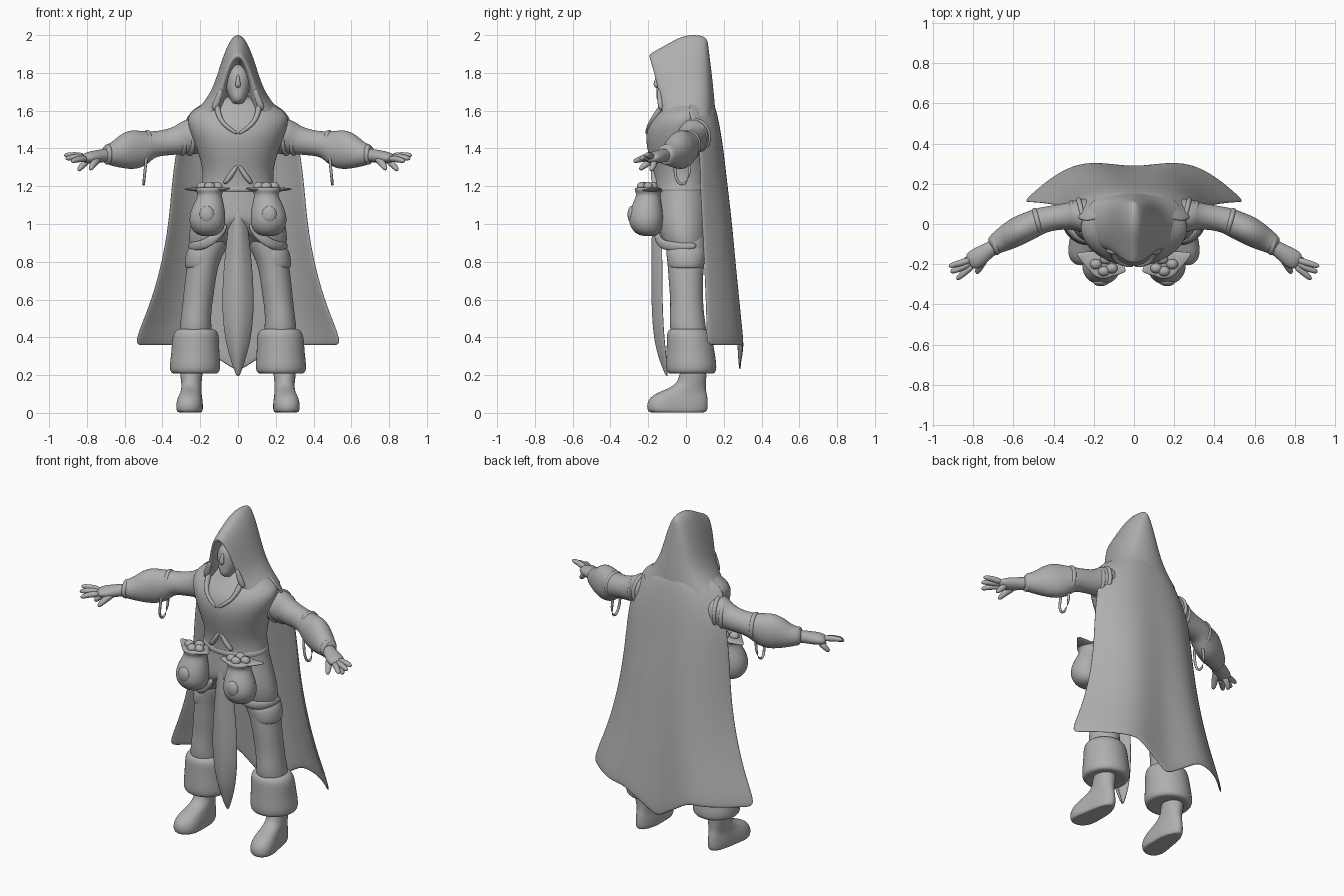
import bpy, bmesh, math
from mathutils import Vector

grey = bpy.data.materials.new("plain_grey")
grey.diffuse_color = (0.43, 0.43, 0.43, 1)


def make(name, verts, faces, thick=0, levels=2):
    """Mesh object with smooth shading, optional thickness and subdivision."""
    me = bpy.data.meshes.new(name)
    me.from_pydata([tuple(v) for v in verts], [], faces)
    bm = bmesh.new()
    bm.from_mesh(me)
    bmesh.ops.remove_doubles(bm, verts=bm.verts, dist=0.0004)
    bmesh.ops.recalc_face_normals(bm, faces=bm.faces)
    bm.to_mesh(me)
    bm.free()
    me.materials.append(grey)
    me.shade_smooth()
    ob = bpy.data.objects.new(name, me)
    bpy.context.collection.objects.link(ob)
    if thick:
        mod = ob.modifiers.new("thickness", 'SOLIDIFY')
        mod.thickness = thick
        mod.offset = 0
    if levels:
        mod = ob.modifiers.new("smooth", 'SUBSURF')
        mod.levels = mod.render_levels = levels
    return ob


def loft(name, rings, closed=True, thick=0, levels=2):
    """Skin rows of points; closed rows become capped tubes, open rows become sheets."""
    n = len(rings[0])
    verts = [p for r in rings for p in r]
    faces = []
    for i in range(len(rings) - 1):
        for j in range(n if closed else n - 1):
            k = (j + 1) % n
            faces.append((i * n + j, i * n + k, (i + 1) * n + k, (i + 1) * n + j))
    if closed:
        faces.append(tuple(reversed(range(n))))
        faces.append(tuple(range((len(rings) - 1) * n, len(rings) * n)))
    return make(name, verts, faces, thick, levels)


def stack(name, rows, n=16, shape=None):
    """Horizontal ellipses: (z, centre x, centre y, radius x, radius y)."""
    rings = []
    for z, cx, cy, rx, ry in rows:
        ring = []
        for j in range(n):
            a = math.tau * j / n
            p = Vector((cx + rx * math.cos(a), cy + ry * math.sin(a), z))
            ring.append(shape(p) if shape else p)
        rings.append(ring)
    return loft(name, rings)


def tube(name, pts, n=12, levels=2):
    """Elliptical tube through (x, y, z, radius sideways, radius upwards)."""
    cs = [Vector(p[:3]) for p in pts]
    rings = []
    for i, p in enumerate(pts):
        t = (cs[min(i + 1, len(cs) - 1)] - cs[max(i - 1, 0)]).normalized()
        ref = Vector((0, 0, 1)) if abs(t.z) < 0.9 else Vector((0, 1, 0))
        side = t.cross(ref).normalized()
        up = side.cross(t)
        rings.append([cs[i] + side * p[3] * math.cos(math.tau * j / n)
                      + up * p[4] * math.sin(math.tau * j / n) for j in range(n)])
    return loft(name, rings, levels=levels)


def ball(name, c, r):
    rows = []
    for k in range(7):
        a = math.pi * (k + 0.25) / 6.5 - math.pi / 2
        s = max(0.1, math.cos(a))
        rows.append((c[2] + r[2] * 1.05 * math.sin(a), c[0], c[1], r[0] * s * 1.05, r[1] * s * 1.05))
    return stack(name, rows, 12)


# Tunic with a hem that rises at the front middle
def hem(p):
    if p.z < 1.02 and p.y < 0:
        p.z += 0.13 * max(0, 1 - abs(p.x) / 0.17) * min(1, (1.02 - p.z) / 0.12)
    return p


stack("tunic", [(0.86, 0, 0.0, .20, .10), (0.86, 0, 0.0, .255, .135), (0.93, 0, -.01, .266, .148),
                (1.02, 0, -.02, .25, .158), (1.13, 0, -.02, .21, .15), (1.25, 0, -.02, .18, .145),
                (1.36, 0, -.03, .205, .17), (1.46, 0, -.035, .245, .183), (1.54, 0, -.025, .272, .175),
                (1.59, 0, -.005, .262, .15), (1.63, 0, .005, .19, .13), (1.68, 0, .01, .12, .10)], 24, hem)
# Belt, and the parted coat front above it
stack("belt", [(1.165, 0, -.02, .17, .12), (1.165, 0, -.02, .206, .156), (1.21, 0, -.02, .198, .153),
               (1.21, 0, -.02, .17, .12)], 24)

# Hood made of pointed arches: width, base z, apex z, apex y, base y, flare at the shoulder
arches = [(.055, 1.66, 1.83, -.04, -.03, 0), (.082, 1.63, 1.86, -.13, -.10, 0), (.09, 1.61, 1.875, -.185, -.125, 0),
          (.12, 1.60, 1.897, -.208, -.135, .015), (.145, 1.585, 1.935, -.13, -.09, .05),
          (.155, 1.58, 1.993, -.035, 0, .09), (.15, 1.575, 2.005, .03, .07, .09),
          (.125, 1.57, 1.999, .095, .125, .08), (.06, 1.56, 1.975, .112, .152, .04), (0, 1.55, 1.96, .116, .16, 0)]
rows = []
for w, z0, z1, ya, yb, flare in arches:
    row = []
    for k in range(-9, 10):
        d = abs(k) / 9
        h = 1 - d ** 1.8
        row.append((math.copysign(w * d ** .9 + flare * d ** 9, k), yb + (ya - yb) * h ** 1.3, z0 + (z1 - z0) * h))
    rows.append(row)
loft("hood", rows, closed=False)

# Head: neck, jaw and skull, then nose, brow and lips
stack("head", [(1.56, 0, -.03, .055, .06), (1.63, 0, -.035, .05, .06), (1.642, 0, -.095, .03, .05),
               (1.665, 0, -.09, .044, .07), (1.70, 0, -.082, .06, .076), (1.745, 0, -.076, .07, .08),
               (1.79, 0, -.07, .07, .082), (1.83, 0, -.055, .055, .07), (1.85, 0, -.045, .02, .03)])
tube("nose", [(0, -.143, 1.79, .008, .01), (0, -.156, 1.76, .011, .012), (0, -.163, 1.737, .017, .014),
              (0, -.15, 1.722, .012, .01)], 8)
tube("brow", [(-.055, -.115, 1.785, .006, .006), (0, -.152, 1.782, .012, .01), (.055, -.115, 1.785, .006, .006)], 8)
tube("lips", [(-.028, -.138, 1.692, .004, .004), (0, -.157, 1.694, .008, .008), (.028, -.138, 1.692, .004, .004)], 8)

# Cape: half width, middle y, forward pull of the edge, lobe depth
cape = [(1.70, .10, .115, .06, 0), (1.65, .15, .135, .10, 0), (1.61, .235, .15, .14, 0), (1.56, .275, .163, .14, 0),
        (1.48, .305, .178, .125, 0), (1.38, .33, .193, .12, 0), (1.2, .352, .213, .14, .005), (1.0, .368, .235, .15, .01),
        (.8, .403, .25, .155, .015), (.6, .458, .268, .165, .02), (.45, .52, .28, .172, .025), (.355, .552, .285, .178, .03)]
rows = []
for z, w, y, pull, lobe in cape:
    row = []
    for k in range(-10, 11):
        u = k / 10
        drop = .14 * max(0, 1 - abs(u) / .4) * max(0, (.8 - z) / .44)
        row.append((w * u, y - pull * abs(u) ** 3 + lobe * math.sin(math.pi * abs(u)) ** 2, z - drop))
    rows.append(row)
loft("cape", rows, closed=False, thick=.014)

# Pointed front tabard with a centre ridge
rows = []
for z, w, y in [(1.08, .04, -.17), (.95, .055, -.178), (.8, .073, -.18), (.6, .087, -.18),
                (.42, .075, -.172), (.3, .045, -.145), (.19, .004, -.10)]:
    rows.append([(w * k / 3, y + .055 * (abs(k) / 3) ** 1.6 * min(1, w / .06), z) for k in range(-3, 4)])
loft("front_tabard", rows, closed=False, thick=.014)

for s, side in ((1, "left"), (-1, "right")):
    def sx(pts):
        return [(p[0] * s, *p[1:]) for p in pts]

    def st(pts):
        return [(p[0], p[1] * s, *p[2:]) for p in pts]

    # Coat lapel from shoulder to chest, hood border and small coat flap at the belt
    tube(side + "_lapel", sx([(.115, -.10, 1.66, .02, .02), (.105, -.165, 1.57, .016, .016),
                              (.07, -.197, 1.52, .014, .012), (.0, -.21, 1.475, .01, .01)]), 8)
    tube(side + "_hood_edge", sx([(.088, -.14, 1.72, .012, .012), (.102, -.14, 1.67, .018, .016),
                                  (.13, -.13, 1.60, .022, .018)]), 8)
    tube(side + "_coat_flap", sx([(.0, -.175, 1.32, .01, .012), (.035, -.172, 1.26, .018, .016),
                                  (.075, -.16, 1.21, .025, .016)]), 8)
    # Sleeve, with fold swellings and a bulging forearm
    tube(side + "_sleeve", sx([(.17, .03, 1.47, .085, .10), (.24, .04, 1.465, .088, .096), (.28, .045, 1.455, .082, .092),
                               (.31, .04, 1.445, .07, .078), (.37, .035, 1.432, .064, .07), (.43, .025, 1.425, .064, .068),
                               (.47, .015, 1.418, .068, .076), (.51, -.005, 1.402, .07, .098), (.56, -.025, 1.393, .074, .108),
                               (.61, -.055, 1.38, .07, .092), (.655, -.08, 1.368, .06, .066), (.70, -.108, 1.368, .05, .052),
                               (.71, -.114, 1.368, .03, .03)]), 16)
    for i, (x, y, z, r, q) in enumerate([(.255, .042, 1.46, .096, .104), (.295, .042, 1.45, .08, .092),
                                         (.48, .012, 1.415, .072, .086), (.69, -.102, 1.368, .055, .056)]):
        tube(f"{side}_sleeve_band_{i}", sx([(x - .016, y + .004, z, r * .8, q * .8), (x - .009, y + .002, z, r, q),
                                            (x + .009, y - .002, z, r, q), (x + .016, y - .004, z, r * .8, q * .8)]), 16)
    # Cord loop hanging from the elbow
    loop = [(.488 - .012 * math.cos(a), -.02 + .04 * math.sin(a) * (1.1 - .5 * math.cos(a)) / 1.2,
             1.325 + .118 * math.cos(a), .009, .009) for a in [math.tau * i / 14 for i in range(15)]]
    tube(side + "_cord_loop", sx(loop), 6, 1)
    # Hand with four fingers and a thumb
    tube(side + "_palm", sx([(.67, -.095, 1.365, .04, .036), (.715, -.125, 1.362, .038, .036), (.755, -.152, 1.355, .048, .036),
                             (.795, -.178, 1.35, .052, .032), (.825, -.195, 1.346, .038, .018)]))
    for i, (b, m, t) in enumerate([((.80, -.205, 1.345), (.845, -.242, 1.345), (.884, -.278, 1.33)),
                                   ((.81, -.192, 1.352), (.865, -.222, 1.356), (.916, -.24, 1.345)),
                                   ((.81, -.178, 1.357), (.868, -.195, 1.366), (.925, -.212, 1.364)),
                                   ((.795, -.165, 1.335), (.825, -.172, 1.31), (.848, -.188, 1.28))]):
        tube(f"{side}_finger_{i}", sx([(*b, .02, .021), (*m, .018, .018), (*t, .013, .013)]), 8)
    tube(side + "_thumb", sx([(.735, -.155, 1.35, .025, .025), (.762, -.205, 1.325, .021, .021),
                              (.785, -.248, 1.285, .014, .014)]), 8)
    # Trouser leg, upper flap and turned-down cuff
    stack(side + "_trouser_leg", st([(.98, .13, 0, .10, .11), (.88, .155, 0, .105, .11), (.8, .185, 0, .085, .10),
                                     (.7, .20, -.002, .083, .092), (.6, .212, .004, .081, .088), (.52, .222, .005, .08, .092),
                                     (.45, .225, .01, .087, .10), (.38, .225, .02, .085, .09)]))
    stack(side + "_thigh_flap", st([(.77, .198, 0, .06, .07), (.76, .20, 0, .083, .095), (.82, .195, 0, .09, .105),
                                    (.9, .17, 0, .09, .11)]))
    stack(side + "_cuff", st([(.215, .228, .028, .07, .08), (.202, .228, .028, .125, .125), (.235, .228, .028, .14, .14),
                              (.31, .226, .025, .13, .132), (.38, .225, .02, .128, .124), (.425, .223, .014, .122, .118),
                              (.448, .222, .01, .095, .095), (.44, .222, .01, .07, .07)]))

    # Boot: one shape, widened and turned outwards at the toe
    def toe(p):
        p.x = .246 * s + (p.x - .246 * s) * (1 + .55 * max(0, -p.y - .06) / .12) + s * .09 * max(0, -p.y)
        return p

    stack(side + "_boot", st([(.003, .246, -.045, .045, .13), (.002, .246, -.045, .06, .154), (.025, .246, -.046, .064, .164),
                              (.065, .246, -.044, .062, .162), (.098, .246, -.03, .056, .143), (.12, .246, -.005, .055, .112),
                              (.145, .246, .022, .054, .084), (.18, .247, .035, .056, .073), (.24, .247, .04, .066, .072)]),
          20, toe)
    # Belt pouch with a flared collar and contents
    stack(side + "_pouch", st([(.935, .16, -.2, .035, .035), (.955, .16, -.205, .078, .072), (1.0, .162, -.212, .098, .092),
                               (1.05, .162, -.212, .097, .094), (1.1, .156, -.208, .084, .08), (1.145, .15, -.2, .066, .066),
                               (1.165, .15, -.2, .066, .066), (1.19, .15, -.2, .09, .08), (1.195, .15, -.2, .05, .05)]))
    tube(side + "_pouch_collar", sx([(.04, -.235, 1.19, .006, .005), (.085, -.215, 1.182, .05, .012), (.15, -.2, 1.178, .08, .014),
                                     (.215, -.18, 1.182, .05, .012), (.288, -.145, 1.186, .005, .005)]))
    ball(side + "_pouch_front_lump", (.165 * s, -.288, 1.05), (.04, .022, .045))
    for i, (x, y) in enumerate([(.11, -.22), (.15, -.235), (.19, -.2), (.14, -.175)]):
        ball(f"{side}_pouch_filling_{i}", (x * s, y, 1.198), (.03, .026, .024))
    # Hip drape under the pouch
    tube(side + "_hip_drape", sx([(.06, -.16, 1.0, .014, .02), (.12, -.155, .925, .016, .028), (.19, -.125, .885, .016, .028),
                                  (.255, -.04, .88, .014, .024), (.25, .06, .885, .012, .018)]), 10)
